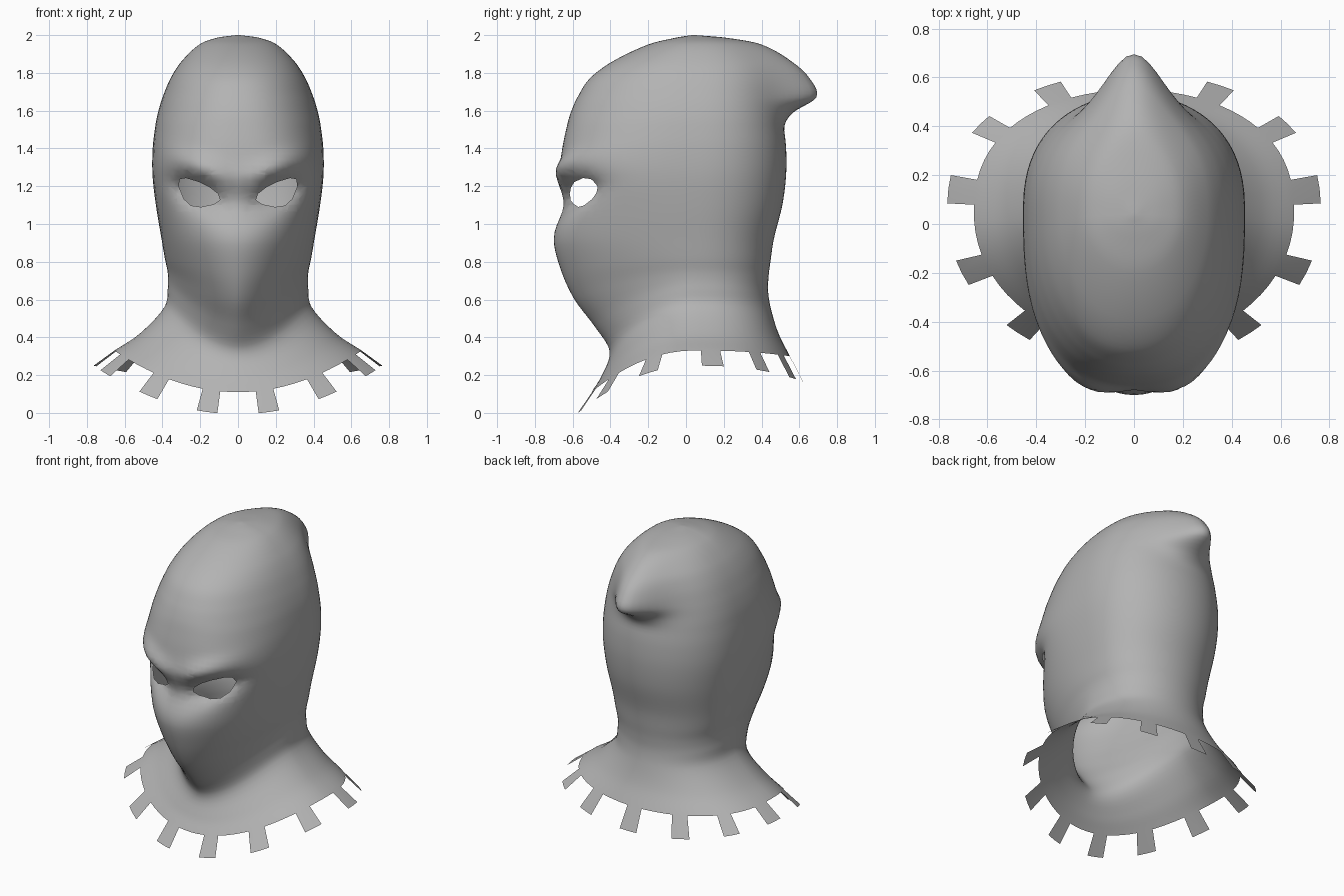
import bpy, bmesh
from math import sin, cos, pi, exp, copysign
from mathutils import Vector

if "Cube" in bpy.data.objects:
    bpy.data.objects.remove(bpy.data.objects["Cube"])

TABS, PER_TAB, STEPS, YC = 13, 6, 5, 0.04
N = TABS * PER_TAB

# Collar and neck rings: z front, z side, z back, y front, y back, half width, squareness, peak
neck = [
    (.11, .33, .30, -.50, .55, .655, 2.0, 0),
    (.20, .42, .42, -.445, .49, .52, 2.0, 0),
    (.33, .56, .55, -.405, .45, .39, 1.85, 0),
    (.46, .66, .64, -.485, .435, .372, 1.68, 0),
    (.60, .74, .72, -.59, .437, .372, 1.7, 0),
    (.75, .82, .80, -.66, .447, .388, 1.85, 0),
]
# Head rings: z, y front, y back, half width, squareness, peak
head = [
    (.92, -.70, .465, .405, 2.05, 0),
    (1.10, -.655, .51, .435, 2.4, 0),
    (1.26, -.67, .53, .453, 2.7, 0),
    (1.40, -.655, .53, .452, 2.5, 0),
    (1.52, -.63, .517, .438, 2.35, .005),
    (1.59, -.61, .507, .424, 2.25, .06),
    (1.67, -.575, .495, .40, 2.2, .195),
    (1.77, -.51, .475, .358, 2.15, .18),
    (1.86, -.39, .43, .30, 2.1, .13),
    (1.95, -.20, .30, .205, 2.0, .10),
    (1.985, -.06, .18, .115, 2.0, .04),
    (2.0, .03, .05, .01, 2.0, 0),
]
# Tab tips
tip = (-.007, .25, .165, -.58, .62, .765, 2.0, 0)
keys = neck + [(r[0],) * 3 + r[1:] for r in head]


def spline(keys, steps):
    """Smooth interpolation through the key rings, spaced by their distance."""
    u = [0]
    for a, b in zip(keys, keys[1:]):
        u.append(u[-1] + sum((p - q) ** 2 for p, q in zip(a[:6], b[:6])) ** .5)
    last = len(keys) - 1
    slope = []
    for i in range(len(keys)):
        lo, hi = max(i - 1, 0), min(i + 1, last)
        slope.append([(q - p) / (u[hi] - u[lo]) for p, q in zip(keys[lo], keys[hi])])
    out = []
    for i in range(last):
        h = u[i + 1] - u[i]
        for s in range(steps):
            t = s / steps
            a, b = 2*t**3 - 3*t*t + 1, 3*t*t - 2*t**3
            c, d = h * (t**3 - 2*t*t + t), h * (t**3 - t*t)
            out.append([a*p + b*q + c*m + d*n for p, q, m, n
                        in zip(keys[i], keys[i + 1], slope[i], slope[i + 1])])
    return out + [list(keys[-1])]


def point(ring, i):
    zf, zs, zb, yf, yb, w, n, peak = ring
    a = 2 * pi * i / N                       # zero is the back
    if cos(a) < 0:
        a += .055 * sin(2 * (a - pi)) * -1   # draw the front tabs forward
    s, c = sin(a), -cos(a)                   # c = 1 is the front
    w = max(w, .005)
    z = zs + ((zf if c > 0 else zb) - zs) * c * c
    if c > 0:
        x = w * copysign(abs(s) ** (2 / n), s)
        y = YC + (yf - YC) * abs(c) ** (2 / n)
        # Slanted eye sockets below brow ridges
        dz, ax = z - (1.09 + .35 * abs(x)), abs(x)
        y += .095 * exp(-((ax - .24) / .15) ** 2 - (dz / .075) ** 2)
        y -= .035 * exp(-((ax - .19) / .17) ** 2 - ((dz - .145) / .06) ** 2)
    else:
        # Drooping hood point
        x = w * s
        y = YC + (yb - YC) * abs(c) ** .8 + max(peak, 0) * exp(-(x / .15) ** 2)
    return Vector((x, y, z))


bm = bmesh.new()

# Hood shell
rings = [[bm.verts.new(point(r, i)) for i in range(N)] for r in spline(keys, STEPS)]
for lo, hi in zip(rings, rings[1:]):
    for i in range(N):
        j = (i + 1) % N
        bm.faces.new((lo[i], lo[j], hi[j], hi[i]))
bm.faces.new(rings[-1])

# Square tabs round the collar
for t in range(TABS):
    ids = [(t * PER_TAB + k) % N for k in (-1, 0, 1)]
    ends = [bm.verts.new(point(tip, i)) for i in ids]
    for k in (0, 1):
        bm.faces.new((ends[k], ends[k + 1], rings[0][ids[k + 1]], rings[0][ids[k]]))

# Eye holes, cut along a convex outline
eye = [(.095, 1.127), (.106, 1.16), (.15, 1.194), (.205, 1.222), (.275, 1.243), (.308, 1.238),
       (.314, 1.20), (.286, 1.132), (.249, 1.098), (.196, 1.09), (.127, 1.105)]
mid = Vector((.21, 0, 1.165))


def eye_planes(side):
    for (x0, z0), (x1, z1) in zip(eye, eye[1:] + eye[:1]):
        p, nrm = Vector((x0, 0, z0)), Vector((z1 - z0, 0, x0 - x1)).normalized()
        if nrm.dot(mid - p) > 0:
            nrm = -nrm
        yield Vector((p.x * side, 0, p.z)), Vector((nrm.x * side, 0, nrm.z))


for side in (1, -1):
    planes = list(eye_planes(side))
    for p, nrm in planes:
        near = []
        for f in bm.faces:
            c = f.calc_center_median()
            if c.y < -.2 and .06 < c.x * side < .35 and 1.06 < c.z < 1.28:
                near.append(f)
        geom = near + list({e for f in near for e in f.edges}) + list({v for f in near for v in f.verts})
        bmesh.ops.bisect_plane(bm, geom=geom, dist=1e-5, plane_co=p, plane_no=nrm)
    hole = []
    for f in bm.faces:
        c = f.calc_center_median()
        if c.y < -.2 and all(nrm.dot(c - p) < 0 for p, nrm in planes):
            hole.append(f)
    bmesh.ops.delete(bm, geom=hole, context='FACES')

bmesh.ops.recalc_face_normals(bm, faces=bm.faces)
for f in bm.faces:
    f.smooth = True
mesh = bpy.data.meshes.new("hood_mask")
bm.to_mesh(mesh)
bm.free()

# Dark grey cloth
cloth = bpy.data.materials.new("grey_cloth")
cloth.diffuse_color = (.45, .45, .45, 1)
cloth.use_nodes = True
cloth.node_tree.nodes["Principled BSDF"].inputs["Base Color"].default_value = cloth.diffuse_color
mesh.materials.append(cloth)
bpy.context.collection.objects.link(bpy.data.objects.new("hood_mask", mesh))
